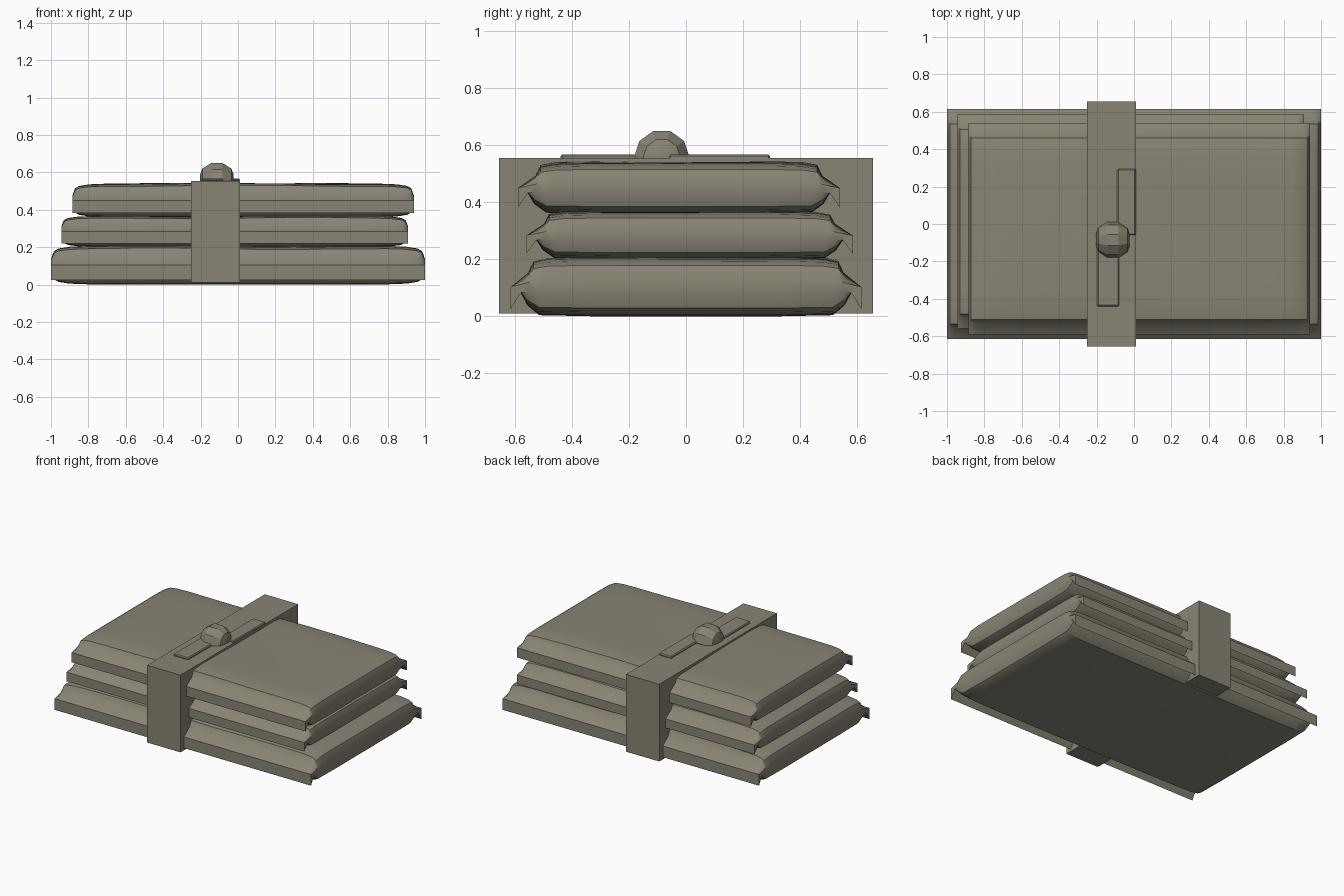
import bpy, bmesh, math

if "Cube" in bpy.data.objects:
    bpy.data.objects.remove(bpy.data.objects["Cube"])

mat = bpy.data.materials.new("drab olive")
mat.diffuse_color = (0.25, 0.23, 0.175, 1)
mat.use_nodes = True
mat.node_tree.nodes["Principled BSDF"].inputs["Base Color"].default_value = mat.diffuse_color


def finish(name, bm, smooth=None):
    bmesh.ops.recalc_face_normals(bm, faces=bm.faces)
    me = bpy.data.meshes.new(name)
    bm.to_mesh(me)
    bm.free()
    me.materials.append(mat)
    ob = bpy.data.objects.new(name, me)
    bpy.context.collection.objects.link(ob)
    if smooth:
        bpy.ops.object.select_all(action='DESELECT')
        ob.select_set(True)
        bpy.context.view_layer.objects.active = ob
        bpy.ops.object.shade_smooth_by_angle(angle=math.radians(smooth))
    return ob


def box(name, x0, x1, y0, y1, z0, z1, bevel=0):
    bm = bmesh.new()
    bmesh.ops.create_cube(bm, size=1)
    for v in bm.verts:
        v.co.x = x0 + (v.co.x + .5) * (x1 - x0)
        v.co.y = y0 + (v.co.y + .5) * (y1 - y0)
        v.co.z = z0 + (v.co.z + .5) * (z1 - z0)
    if bevel:
        bmesh.ops.bevel(bm, geom=bm.edges[:], offset=bevel, segments=1, affect='EDGES')
    return finish(name, bm)


# half cross-section of a packet: inset from outer y edge, height fraction, is seal flap
HALF = [(.30, 0, 0), (.10, .02, 0), (.058, .19, 0), (.035, .40, 1),
        (.0, .12, 1), (.0, .50, 1), (.062, .74, 0), (.08, .93, 0),
        (.13, .985, 0), (.22, 1, 0), (.40, 1, 0)]
# along the length: position fraction, body thickness factor
STATIONS = [(1, .30), (.985, .72), (.96, .86), (.90, .95), (.80, .985), (.5, 1), (.2, 1)]


def packet(name, x0, x1, y0, y1, z0, z1, wave):
    bm = bmesh.new()
    cx, hx = (x0 + x1) / 2, (x1 - x0) / 2
    cy, hy = (y0 + y1) / 2, (y1 - y0) / 2
    h = z1 - z0
    stations = [(-f, k) for f, k in STATIONS] + [(f, k) for f, k in reversed(STATIONS)]
    rings = []
    for f, k in stations:
        ring = []
        for side, pts in ((1, HALF), (-1, HALF[::-1])):
            for inset, t, flap in pts:
                y = side * (hy - inset)
                z = t if flap else .5 + (t - .5) * k
                if t > .9:  # soft unevenness of the filled top
                    z += .035 * math.sin(4 * f + 5 * y + wave) * (1 - abs(f))
                ring.append(bm.verts.new((cx + f * hx, cy + y, z0 + z * h)))
        rings.append(ring)
    n = len(rings[0])
    for a, b in zip(rings, rings[1:]):
        for i in range(n):
            j = (i + 1) % n
            bm.faces.new((a[i], a[j], b[j], b[i]))
    caps = [bm.faces.new(rings[0]), bm.faces.new(rings[-1])]
    bmesh.ops.triangulate(bm, faces=caps)
    return finish(name, bm, 32)


# three stacked packets
packet("bottom_packet", -1.0, 1.0, -.615, .615, 0.0, .207, 0)
packet("middle_packet", -.945, .91, -.56, .585, .2, .368, 2)
packet("top_packet", -.885, .94, -.59, .54, .36, .54, 4)

# strap around the stack
box("strap", -.25, .01, -.655, .655, .01, .555)

# clasp plates
box("front_clasp_plate", -.197, -.08, -.44, -.10, .55, .568, .006)
box("rear_clasp_plate", -.09, .01, -.06, .295, .55, .568, .006)

# faceted round knob, turned about the x axis
bm = bmesh.new()
rings = []
for x, r in ((-.09, .03), (-.078, .065), (-.03, .097), (.03, .097), (.078, .065), (.09, .03)):
    rings.append([bm.verts.new((-.113 + x,
                                -.085 + r * math.cos(math.radians(36 * i + 18 + 18 - 18 + 0) - math.radians(18) + math.radians(0)),
                                .558 + r * math.sin(math.radians(36 * i))))
                  for i in range(10)])
for a, b in zip(rings, rings[1:]):
    for i in range(10):
        j = (i + 1) % 10
        bm.faces.new((a[i], a[j], b[j], b[i]))
bm.faces.new(rings[0])
bm.faces.new(rings[-1])
finish("clasp_knob", bm, 30)
